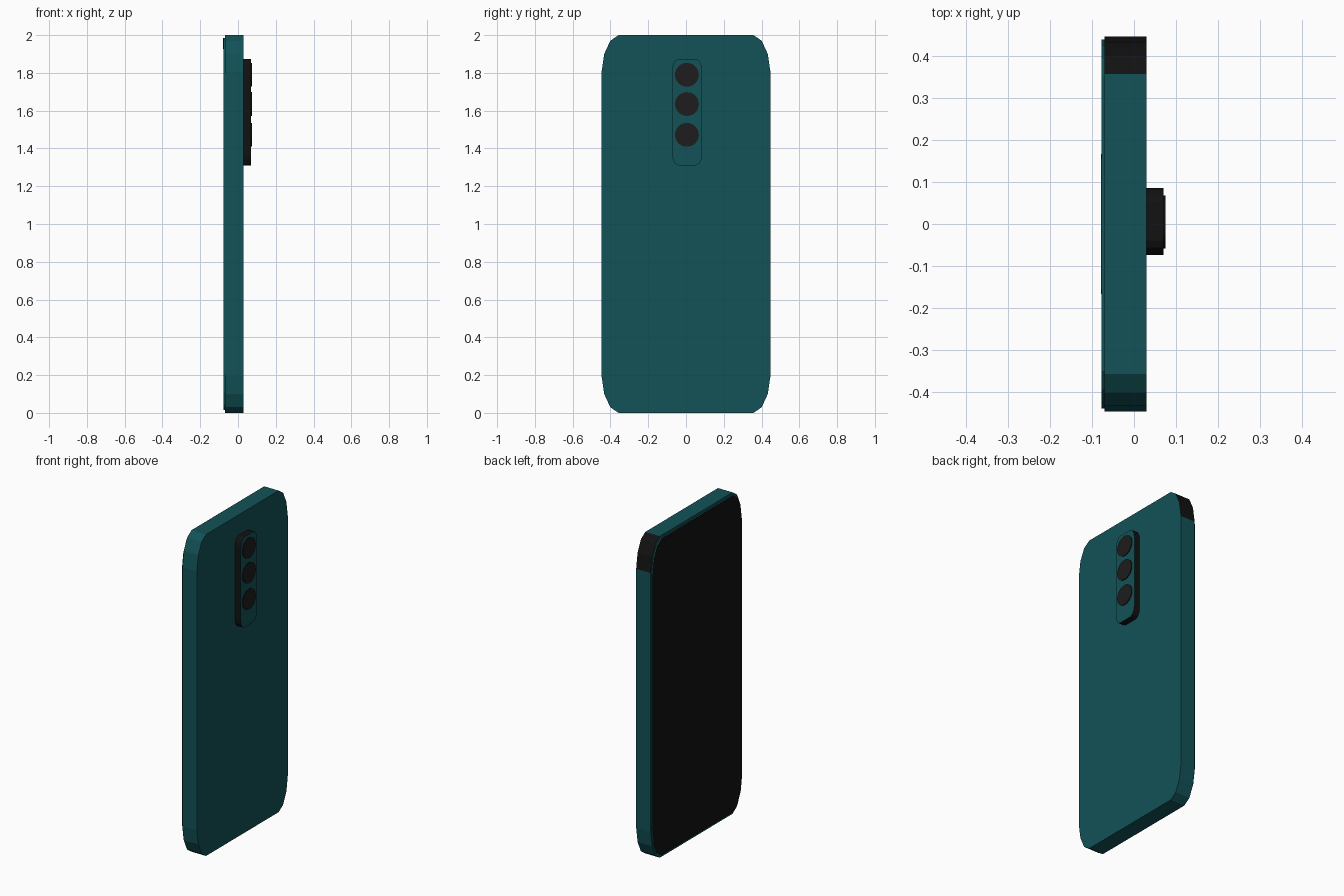
import bpy, math

if "Cube" in bpy.data.objects:
    bpy.data.objects.remove(bpy.data.objects["Cube"])


def material(name, r, g, b):
    m = bpy.data.materials.new(name)
    m.diffuse_color = (r, g, b, 1)
    m.use_nodes = True
    m.node_tree.nodes["Principled BSDF"].inputs["Base Color"].default_value = m.diffuse_color
    return m


TEAL = material("teal", 0.006, 0.085, 0.095)
BLACK = material("black", 0.006, 0.006, 0.006)
LENS = material("lens_black", 0.013, 0.012, 0.012)


def rounded_outline(cy, cz, hy, hz, corner):
    """Chamfered rectangle in the y-z plane; corner = inward (dy, dz) steps from side to end."""
    pts = [(hy - dy, hz - dz) for dy, dz in corner]
    quads = pts + [(-y, z) for y, z in reversed(pts)]
    quads += [(-y, -z) for y, z in quads]
    return [(cy + y, cz + z) for y, z in quads]


def slab(name, outline, x0, x1, side, low_cap, high_cap):
    """Extrude a y-z outline along x, with separate colours for sides and caps."""
    n = len(outline)
    verts = [(x, y, z) for x in (x0, x1) for y, z in outline]
    faces = [tuple(reversed(range(n))), tuple(range(n, 2 * n))]
    faces += [(i, (i + 1) % n, n + (i + 1) % n, n + i) for i in range(n)]
    me = bpy.data.meshes.new(name)
    me.from_pydata(verts, [], faces)
    for m in (TEAL, BLACK, LENS):
        me.materials.append(m)
    index = {TEAL: 0, BLACK: 1, LENS: 2}
    for p in me.polygons:
        p.material_index = index[(low_cap, high_cap)[p.index] if p.index < 2 else side]
    ob = bpy.data.objects.new(name, me)
    bpy.context.collection.objects.link(ob)
    return ob


CORNER = [(0, 0.195), (0.014, 0.1), (0.046, 0.03), (0.09, 0)]

# phone shell, with one dark upper corner
shell = slab("shell", rounded_outline(0, 1, 0.447, 1.0, CORNER), -0.07, 0.03, TEAL, TEAL, TEAL)
for p in shell.data.polygons:
    if p.index >= 2 and p.center.y > 0.36 and p.center.z > 1.805:
        p.material_index = 1

# screen glass, slightly inset from the shell edge
slab("screen", rounded_outline(0, 1, 0.44, 0.985, CORNER), -0.078, -0.07, TEAL, BLACK, TEAL)

# notch at the top of the screen
slab("screen_notch", rounded_outline(0, 1.955, 0.167, 0.029, [(0, 0.012), (0.012, 0)]),
     -0.079, -0.07, BLACK, BLACK, BLACK)

# raised camera island on the back
slab("camera_island",
     rounded_outline(0.006, 1.592, 0.08, 0.282, [(0, 0.055), (0.006, 0.028), (0.018, 0.008), (0.035, 0)]),
     0.03, 0.07, BLACK, TEAL, TEAL)

# three camera lenses
for i, z in enumerate((1.79, 1.635, 1.472)):
    circle = [(0.005 + 0.063 * math.cos(a), z + 0.063 * math.sin(a))
              for a in (math.tau * k / 32 for k in range(32))]
    slab(f"camera_lens_{i + 1}", circle, 0.06, 0.075, BLACK, LENS, LENS)
